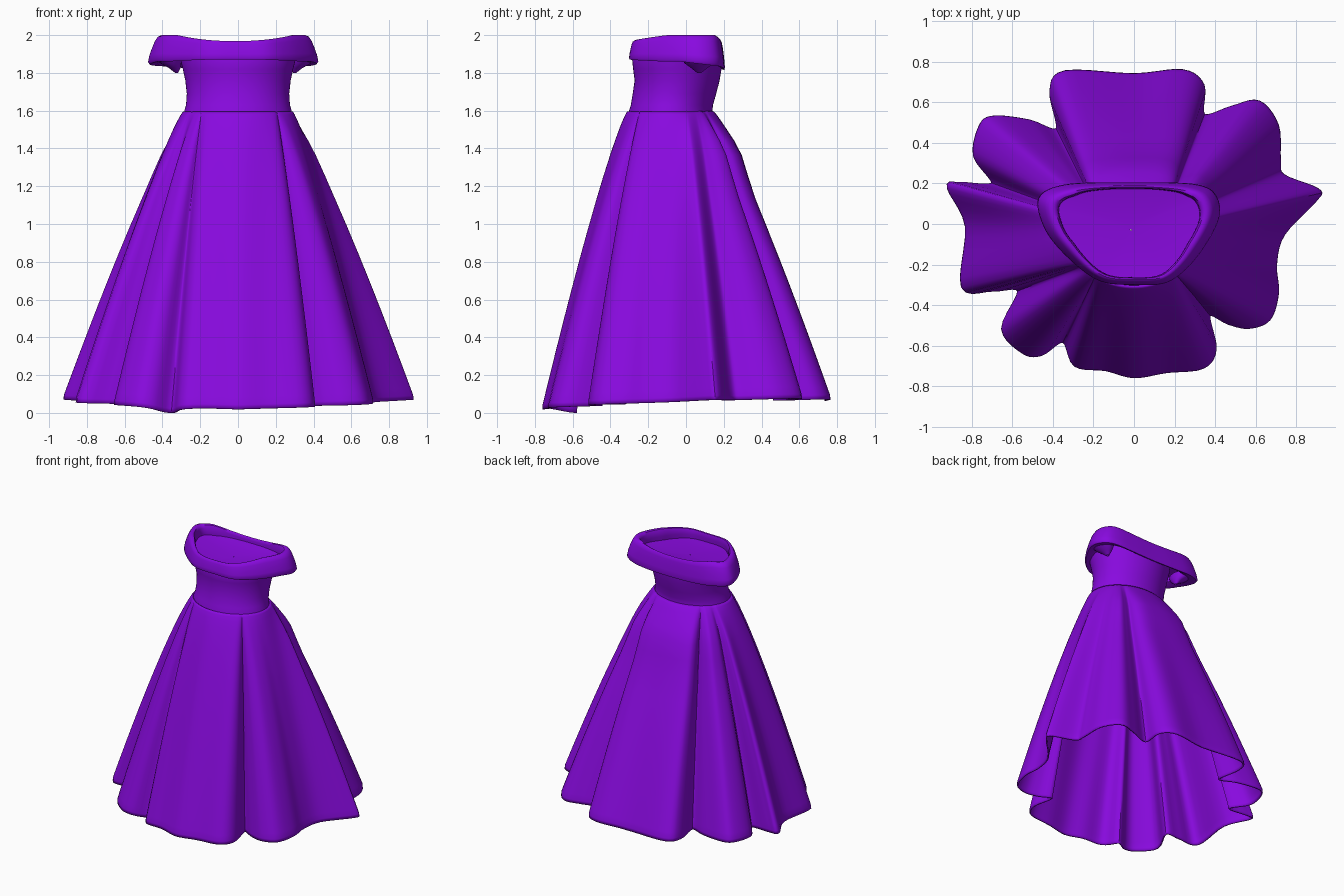
import bpy, bmesh, math
from mathutils import Vector

if "Cube" in bpy.data.objects:
    bpy.data.objects.remove(bpy.data.objects["Cube"])

purple = bpy.data.materials.new("purple satin")
purple.diffuse_color = (0.25, 0.003, 0.74, 1)
purple.use_nodes = True
purple.node_tree.nodes["Principled BSDF"].inputs["Base Color"].default_value = purple.diffuse_color


def closed_curve(points, steps):
    """Closed Catmull-Rom curve through the points."""
    pts = [Vector(p) for p in points]
    n, out = len(pts), []
    for i in range(n):
        a, b, c, d = (pts[(i + k) % n] for k in (-1, 0, 1, 2))
        for s in range(steps):
            t = s / steps
            out.append(0.5 * (2 * b + (c - a) * t + (2 * a - 5 * b + 4 * c - d) * t * t
                              + (3 * b - a - 3 * c + d) * t ** 3))
    return out


def loft(name, rings, thickness=0.0, closed_profile=False):
    """Skin a list of equal closed rings, ordered from the bottom up."""
    bm = bmesh.new()
    rows = [[bm.verts.new(p) for p in ring] for ring in rings]
    n = len(rows[0])
    pairs = list(zip(rows, rows[1:]))
    if closed_profile:
        pairs.append((rows[-1], rows[0]))
    for lo, hi in pairs:
        for i in range(n):
            j = (i + 1) % n
            bm.faces.new((lo[i], lo[j], hi[j], hi[i]))
    mesh = bpy.data.meshes.new(name)
    bm.to_mesh(mesh)
    bm.free()
    obj = bpy.data.objects.new(name, mesh)
    bpy.context.collection.objects.link(obj)
    mesh.materials.append(purple)
    if thickness:
        mod = obj.modifiers.new("cloth", 'SOLIDIFY')
        mod.thickness, mod.offset = thickness, -1
    bpy.ops.object.select_all(action='DESELECT')
    obj.select_set(True)
    bpy.context.view_layer.objects.active = obj
    bpy.ops.object.shade_smooth_by_angle(angle=math.radians(50))
    return obj


# Pleated skirt: scalloped hem blended up into an oval waist
hem = [(.91, .17), (.90, .12), (.74, -.05), (.70, -.20), (.71, -.34), (.67, -.47), (.57, -.51),
       (.47, -.49), (.37, -.45), (.40, -.62), (.34, -.71), (.16, -.73), (0, -.755), (-.14, -.72),
       (-.29, -.70), (-.35, -.58), (-.46, -.645), (-.55, -.635), (-.65, -.52), (-.57, -.33),
       (-.70, -.325), (-.85, -.31), (-.83, -.01), (-.92, .18), (-.87, .20), (-.70, .20),
       (-.79, .34), (-.76, .49), (-.69, .53), (-.52, .51), (-.38, .47), (-.41, .66),
       (-.34, .755), (0, .74), (.24, .76), (.34, .69), (.345, .54), (.49, .58), (.62, .605),
       (.71, .49), (.72, .32), (.74, .24)]
outline = closed_curve(hem, 5)
WAIST = 1.59
levels = [1, .985, .96, .9, .8, .7, .6, .5, .4, .3, .22, .15, .1, .06, .03, .01, 0]
rings = []
for t in levels:
    ring = []
    for p in outline:
        a = math.atan2(p.y + .08, p.x)
        a += .17 * math.sin(4 * a)       # pleats gather toward the four corners of the waist
        wx, wy = .282 * math.cos(a), -.083 + .22 * math.sin(a)
        f = t ** .84 + .06 * max(0, p.y) * math.exp(-((t - .14) / .09) ** 2) * (t > 0)
        if t == 1:
            f = .99                      # hem edge rolls slightly under
        x, y = wx + (p.x - wx) * f, wy + (p.y - wy) * f
        dip = math.exp(-((p.x + .36) / .12) ** 2 - ((p.y + .58) / .12) ** 2)
        bottom = .041 + .03 * p.y + .025 * abs(p.x) - .033 * dip
        ring.append((x, y, WAIST + (bottom - WAIST) * t))
    rings.append(ring)
loft("pleated_skirt", rings, .01)

# Fitted bodice: half width, front y, back y at each height
N = 72
angles = [2 * math.pi * i / N for i in range(N)]
body = [(1.57, .287, -.305, .142), (1.60, .284, -.302, .14), (1.63, .275, -.292, .143),
        (1.69, .271, -.282, .16), (1.76, .279, -.272, .178), (1.82, .292, -.28, .188),
        (1.87, .305, -.285, .192), (1.91, .31, -.275, .192)]
rings = [[(w * math.cos(a), (f + b) / 2 + (b - f) / 2 * math.sin(a), z) for a in angles]
         for z, w, f, b in body]
loft("bodice", rings)

# Off-shoulder collar: folded band following an egg-shaped path
path = [(.425, .06), (.395, .155), (.31, .195), (.16, .205), (0, .205), (-.18, .205),
        (-.34, .195), (-.45, .155), (-.475, .08), (-.42, -.06), (-.29, -.20), (-.16, -.285),
        (0, -.30), (.16, -.29), (.28, -.20), (.38, -.06)]
edge = closed_curve(path, 6)
centre = Vector((-.015, -.03))
# scale across, height fraction of each fold
section = [(.80, .12), (.90, .02), (.98, 0), (1.0, .08), (.985, .3), (.955, .55), (.92, .8),
           (.885, .95), (.84, 1.0), (.80, .97), (.78, .85), (.77, .6)]
rings = []
for s, h in section:
    ring = []
    for p in edge:
        d = p - centre
        side = min(1, abs(d.x) / .36) ** 2
        back = max(0, d.y / .23)
        low = 1.872 - .055 * back * (1 - .5 * side) - .012 * side
        high = 1.968 + .032 * side
        q = centre + d * (1 - (1 - s) * (.6 + .4 * side))
        ring.append((q.x, q.y, low + (high - low) * h))
    rings.append(ring)
loft("shoulder_band", rings, closed_profile=True)

# Lining that closes the neckline, lower at the front
rings = []
for s in (.9, .75, .55, .35, .15, .01):
    rings.append([(centre.x + (p.x - centre.x) * s * .92, centre.y + (p.y - centre.y) * s,
                   1.92 + .06 * (p.y - centre.y) * s - .02 * (1 - s * s)) for p in edge])
loft("neckline_lining", rings)

# Drooping sleeve flaps joining each shoulder to the bodice
for side, reach in ((-1, .0), (1, -.025)):
    rings = []
    for z, cx, r in ((1.80, .325, .008), (1.825, .335, .03), (1.85, .355, .055), (1.88, .37, .07)):
        rings.append([(side * (cx + reach) + r * math.cos(a), .07 + r * 1.4 * math.sin(a), z)
                      for a in angles[::3]])
    loft("sleeve_flap_left" if side < 0 else "sleeve_flap_right", rings)
